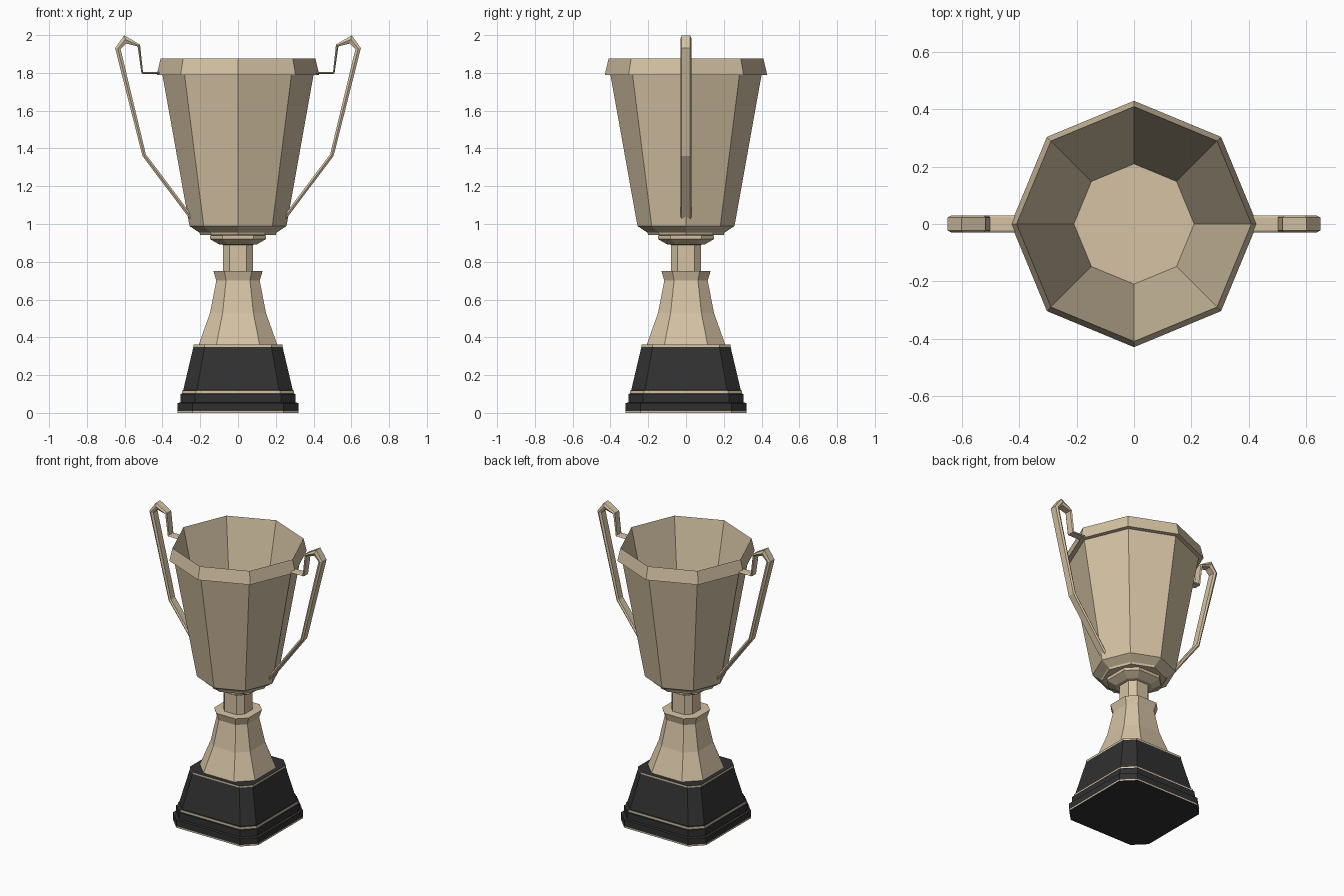
import bpy, bmesh, math
from mathutils import Vector

if "Cube" in bpy.data.objects:
    bpy.data.objects.remove(bpy.data.objects["Cube"])


def material(name, color):
    m = bpy.data.materials.new(name)
    m.diffuse_color = color
    m.use_nodes = True
    m.node_tree.nodes["Principled BSDF"].inputs["Base Color"].default_value = m.diffuse_color
    return m


GOLD = material("pale_gold", (0.66, 0.54, 0.37, 1))
BLACK = material("black", (0.03, 0.03, 0.03, 1))


def octagon(r):
    # regular octagon with corners on the axes
    return [(r * math.cos(i * math.pi / 4), r * math.sin(i * math.pi / 4)) for i in range(8)]


def cut_square(h, k):
    # square of half width h with its corners cut off
    c = h * k
    return [(h, -c), (h, c), (c, h), (-c, h), (-h, c), (-h, -c), (-c, -h), (c, -h)]


def loft(name, rings, mats, bands=None):
    # joins equal rings of points, closing both ends
    bm = bmesh.new()
    rows = [[bm.verts.new(p) for p in ring] for ring in rings]
    n = len(rows[0])
    for j in range(len(rows) - 1):
        for i in range(n):
            k = (i + 1) % n
            f = bm.faces.new((rows[j][i], rows[j][k], rows[j + 1][k], rows[j + 1][i]))
            f.material_index = bands[j] if bands else 0
    bm.faces.new(rows[0][::-1])
    bm.faces.new(rows[-1])
    bmesh.ops.recalc_face_normals(bm, faces=bm.faces)
    mesh = bpy.data.meshes.new(name)
    bm.to_mesh(mesh)
    bm.free()
    for m in mats:
        mesh.materials.append(m)
    ob = bpy.data.objects.new(name, mesh)
    bpy.context.collection.objects.link(ob)
    return ob


def stack(shape, profile):
    return [[(x, y, z) for x, y in shape(r)] for r, z in profile]


# plinth: black with thin gold bands (0 = black, 1 = gold)
plinth = [(0.32, 0), (0.32, 0.01), (0.32, 0.052), (0.305, 0.055), (0.305, 0.10),
          (0.297, 0.102), (0.297, 0.118), (0.29, 0.12), (0.236, 0.35), (0.236, 0.362)]
loft("plinth", stack(lambda r: cut_square(r, 0.75), plinth), [BLACK, GOLD],
     [1, 0, 0, 0, 0, 1, 0, 0, 1])

# flared foot, stem and collar below the bowl
stem = [(0.21, 0.355), (0.148, 0.53), (0.115, 0.70), (0.13, 0.75), (0.08, 0.752),
        (0.08, 0.89), (0.10, 0.892), (0.148, 0.92), (0.148, 0.94), (0.12, 0.942), (0.12, 0.955)]
loft("stem", stack(lambda r: cut_square(r, 0.55), stem), [GOLD])

# bowl: outside upwards, over the rim, then down the inside to the floor
bowl = [(0.20, 0.942), (0.205, 0.955), (0.257, 0.99), (0.40, 1.79), (0.43, 1.79),
        (0.41, 1.875), (0.21, 1.0)]
loft("bowl", stack(octagon, bowl), [GOLD])

# handle: x, z and thickness along the path, swept with a flat six-sided section
path = [(0.395, 1.80, 0.012), (0.507, 1.80, 0.012), (0.525, 1.945, 0.016), (0.597, 1.977, 0.045),
        (0.636, 1.928, 0.03), (0.497, 1.365, 0.02), (0.245, 1.03, 0.02)]
pts = [Vector((x, z)) for x, z, t in path]
rings = []
for i, p in enumerate(pts):
    a = (p - pts[i - 1]).normalized() if i else Vector((0, 0))
    b = (pts[i + 1] - p).normalized() if i < len(pts) - 1 else Vector((0, 0))
    d = (a + b).normalized()
    nrm = Vector((-d.y, d.x)) * path[i][2] / 2
    w = 0.030
    section = [(w, 0), (0.75 * w, 1), (-0.75 * w, 1), (-w, 0), (-0.75 * w, -1), (0.75 * w, -1)]
    rings.append([(p.x + nrm.x * s, y, p.y + nrm.y * s) for y, s in section])
handles = loft("handles", rings, [GOLD])
handles.modifiers.new("mirror", 'MIRROR').use_mirror_merge = False
